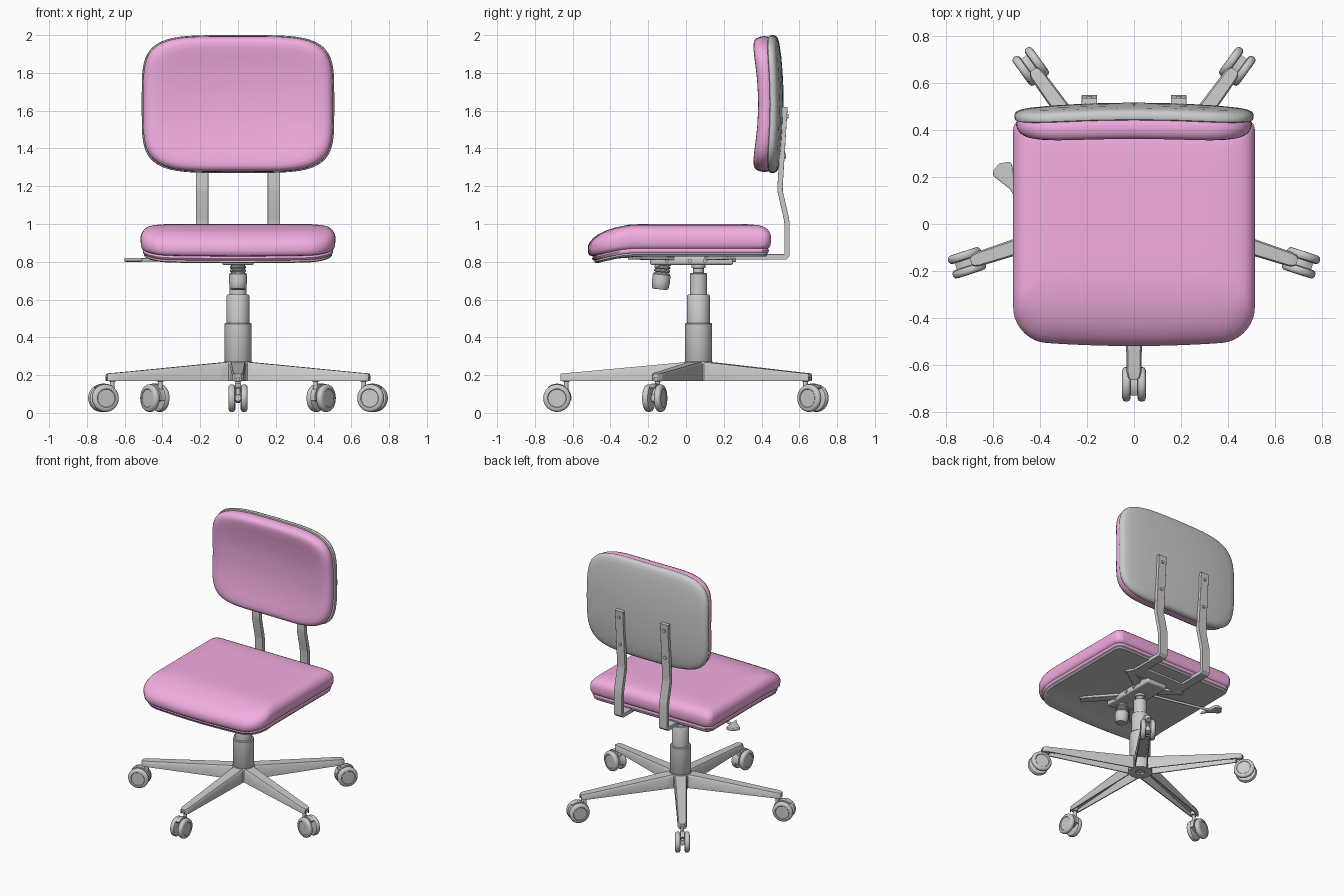
import bpy, bmesh
from math import sin, cos, pi, radians, copysign
from mathutils import Matrix, Vector

if "Cube" in bpy.data.objects:
    bpy.data.objects.remove(bpy.data.objects["Cube"])

pink = bpy.data.materials.new("pink_fabric")
pink.diffuse_color = (0.9, 0.42, 0.76, 1)
pink.use_nodes = True
pink.node_tree.nodes["Principled BSDF"].inputs["Base Color"].default_value = pink.diffuse_color
HUB_Y = 0.066


def loft(name, rings, matrix=Matrix(), mat=None, bevel=0, angle=35):
    """Skin a list of equal-length point rings and cap both ends."""
    bm = bmesh.new()
    vs = [[bm.verts.new(matrix @ Vector(p)) for p in r] for r in rings]
    n = len(rings[0])
    for a, b in zip(vs, vs[1:]):
        for i in range(n):
            j = (i + 1) % n
            bm.faces.new((a[i], a[j], b[j], b[i]))
    bm.faces.new(vs[0][::-1])
    bm.faces.new(vs[-1])
    bmesh.ops.recalc_face_normals(bm, faces=bm.faces)
    me = bpy.data.meshes.new(name)
    bm.to_mesh(me)
    bm.free()
    ob = bpy.data.objects.new(name, me)
    bpy.context.collection.objects.link(ob)
    if mat:
        me.materials.append(mat)
    bpy.context.view_layer.objects.active = ob
    ob.select_set(True)
    bpy.ops.object.shade_smooth_by_angle(angle=radians(angle))
    ob.select_set(False)
    if bevel:
        m = ob.modifiers.new("bevel", 'BEVEL')
        m.width, m.segments = bevel, 2
    return ob


def lathe(name, prof, matrix=Matrix(), n=32):
    ring = [(cos(2 * pi * i / n), sin(2 * pi * i / n)) for i in range(n)]
    return loft(name, [[(r * c, r * s, z) for c, s in ring] for r, z in prof], matrix)


def along(p, q):
    d = Vector(q) - Vector(p)
    return Matrix.Translation(p) @ d.to_track_quat('Z', 'Y').to_matrix().to_4x4(), d.length


def beam(name, p, q, w, h, bevel=0.004):
    m, length = along(p, q)
    rect = [(-w / 2, -h / 2), (w / 2, -h / 2), (w / 2, h / 2), (-w / 2, h / 2)]
    return loft(name, [[(x, y, z) for x, y in rect] for z in (0, length)], m, bevel=bevel)


def rod(name, p, q, r, n=16):
    m, length = along(p, q)
    return lathe(name, [(r, 0), (r, length)], m, n)


def strip(name, path, x, w, t, matrix=Matrix(), bevel=0.005):
    """Flat bar of width w following a (y, z) path."""
    pts = [Vector(p) for p in path]
    rings = []
    for i, p in enumerate(pts):
        d0 = (p - pts[i - 1]).normalized() if i else (pts[1] - p).normalized()
        d1 = (pts[i + 1] - p).normalized() if i < len(pts) - 1 else d0
        m = (d0 + d1).normalized()
        o = Vector((-m.y, m.x)) * (t / 2 / max(m.dot(d0), 0.3))
        a, b = p + o, p - o
        rings.append([(x - w / 2, *a), (x + w / 2, *a), (x + w / 2, *b), (x - w / 2, *b)])
    return loft(name, rings, matrix, bevel=bevel)


# Seat: rounded outline, inset per ring, front edge drooping
W, BACK, FRONT = 0.515, 0.45, 0.52
corners = []
for cx, cy, r, a0 in ((W - .05, BACK - .05, .05, 0), (.05 - W, BACK - .05, .05, 90),
                      (.14 - W, -.355, .14, 180), (W - .14, -.355, .14, 270)):
    corners.append([(cx + r * cos(radians(a0 + 10 * k)), cy + r * sin(radians(a0 + 10 * k)))
                    for k in range(10)])
outline = []
for k, c in enumerate(corners):
    outline += c
    (x0, y0), (x1, y1) = c[-1], corners[(k + 1) % 4][0]
    outline += [(x0 + (x1 - x0) * t / 14, y0 + (y1 - y0) * t / 14) for t in range(1, 14)]
outline = [(x, y - 0.025 * (1 - (x / W) ** 2) * max(0, -y / .495)) for x, y in outline]


def seat_ring(d, z, s=1):
    ring = []
    for x, y in outline:
        x *= (W - d) / W * s
        y *= ((FRONT - 2 * d) / FRONT if y < 0 else (BACK - d) / BACK) * s
        ring.append((x, y, z - 0.045 * (max(0, -0.28 - y) / 0.22) ** 1.5))
    return ring


loft("seat_cushion", [seat_ring(*a) for a in (
    (.03, .85, .5), (.03, .85, .8), (.022, .842), (.014, .85), (.011, .862), (.016, .870), (.008, .876),
    (.002, .89), (0, .91), (0, .935), (.005, .953), (.015, .968), (.028, .98), (.045, .988),
    (.07, .994), (.11, .998), (.15, 1.0), (.2, 1.001))], mat=pink, angle=50)
loft("seat_pan", [seat_ring(*a) for a in (
    (.03, .85, .5), (.03, .85, .8), (.018, .85), (.017, .838), (.026, .828),
    (.03, .828, .9), (.03, .828, .8), (.03, .828, .5))])


# Backrest: superelliptic rings, curved in plan and in height
def back_ring(s, y, n=72):
    ring = []
    t = min(1, max(0, (0.47 - y) / 0.07))
    for i in range(n):
        c, q = cos(2 * pi * i / n), sin(2 * pi * i / n)
        x = 0.51 * s * copysign(abs(c) ** (2 / 4.5), c)
        z = 0.365 * s * copysign(abs(q) ** (2 / 4.5), q)
        ring.append((x, y - .1 * x * x - (.2 + .2 * t) * z * z, 1.635 + z))
    return ring


loft("backrest_shell", [back_ring(*a) for a in (
    (.1, .47), (.5, .47), (.97, .468), (.995, .472), (1, .48), (1, .492), (.985, .504), (.95, .511),
    (.88, .515), (.7, .517), (.5, .517), (.3, .517), (.08, .517))])
loft("backrest_cushion", [back_ring(*a) for a in (
    (.5, .475), (.965, .475), (.98, .462), (.985, .448), (.978, .434), (.96, .42), (.93, .41), (.89, .404),
    (.82, .4), (.7, .4), (.55, .4), (.4, .4), (.25, .4), (.08, .4))], mat=pink, angle=50)

# Two bent support bars with bolts
for side, x in (("left", -0.19), ("right", 0.19)):
    strip("back_bar_" + side, [(.26, .826), (.525, .826), (.535, .836), (.535, 1.0), (.531, 1.03),
                               (.499, 1.17), (.498, 1.2), (.524, 1.62)], x, .066, .028)
    for z, y in ((1.36, .51), (1.57, .523)):
        rod("bar_bolt_" + side, (x, y, z), (x, y + .02, z), .012)

# Tilt mechanism under the seat
beam("rear_bracket", (0, .22, .82), (0, .33, .82), .44, .016)
beam("mechanism_box", (0, -.19, .806), (0, .25, .806), .17, .045, .01)
for sx in (-1, 1):
    beam("front_arm", (sx * .06, -.08, .818), (sx * .24, -.29, .822), .06, .02)
    beam("rear_arm", (sx * .06, .12, .818), (sx * .24, .24, .822), .06, .02)
    for y in (-.1, .02, .1):
        rod("mechanism_pin", (sx * .07, y, .805), (sx * .093, y, .805), .011)

# Tension knob with its spring, tilted a little
tilt = Matrix.Translation((0, -.12, .815)) @ Matrix.Rotation(radians(-6), 4, 'X')
spring = []
for k in range(5):
    spring += [(.035, -.018 * k), (.043, -.018 * k - .006), (.043, -.018 * k - .012)]
lathe("tension_spring", spring + [(.035, -.09)], tilt)
lathe("tension_knob", [(.04, -.078), (.047, -.084), (.048, -.12), (.044, -.155), (.038, -.162)], tilt)

# Height lever with paddle
rod("lever_rod", (-.06, .08, .808), (-.53, .185, .81), .009)
paddle = [(-.505, .11), (-.53, .15), (-.6, .205), (-.602, .225), (-.575, .258), (-.53, .266), (-.518, .25)]
loft("lever_paddle", [[(x, y, z) for x, y in paddle] for z in (.8, .82)], bevel=.005)

# Gas column
centre = Matrix.Translation((0, HUB_Y, 0))
lathe("column", [(.066, .26), (.072, .27), (.072, .47), (.068, .475), (.06, .477), (.06, .62), (.056, .626),
                 (.046, .628), (.046, .735), (.042, .74), (.028, .742), (.028, .765), (.036, .768),
                 (.036, .8)], centre, 40)
lathe("base_hub", [(.03, .18), (.032, .17), (.082, .17), (.082, .255), (.074, .272), (.05, .272)], centre, 40)


# Five hollow legs, each with a twin-wheel caster
def leg_section(r, w, top):
    b, t = w * 0.8, .008
    return [(r, -w, .17), (r, -w, top - .012), (r, -b, top), (r, b, top), (r, w, top - .012), (r, w, .17),
            (r, w - t, .17), (r, w - t, top - .018), (r, t - w, top - .018), (r, t - w, .17)]


wheel = [(.02, -.018), (.058, -.018), (.068, -.014), (.073, -.006), (.073, .006), (.07, .013),
         (.062, .018), (.05, .019), (.047, .016), (.02, .016)]
for k in range(5):
    spoke = centre @ Matrix.Rotation(radians(-90 + 72 * k), 4, 'Z')
    loft("base_leg", [leg_section(*a) for a in (
        (.05, .046, .27), (.12, .044, .264), (.66, .032, .214), (.7, .031, .211), (.72, .026, .209),
        (.731, .017, .206))], spoke)
    lathe("caster_stem", [(.022, .205), (.022, .168), (.013, .166), (.013, .11)],
          spoke @ Matrix.Translation((.7, 0, 0)), 16)
    hub = spoke @ Matrix.Translation((.749, 0, .078))
    for s in (-1, 1):
        flip = Matrix.Rotation(radians(-90 * s), 4, 'X')
        lathe("caster_wheel", wheel, hub @ Matrix.Translation((0, s * .032, 0)) @ flip)
    lathe("caster_axle", [(.018, -.035), (.018, .035)], hub @ Matrix.Rotation(pi / 2, 4, 'X'), 16)
    # Fork block and fender arc between the wheels
    arc = [(.07 * cos(radians(a)), .07 * sin(radians(a))) for a in range(50, 191, 14)]
    strip("caster_fender", arc, 0, .03, .014, hub @ Matrix.Rotation(-pi / 2, 4, 'Z'), 0)
    fork = [(-.065, -.005), (-.015, -.025), (.02, -.015), (.02, .02), (-.025, .062), (-.062, .035)]
    loft("caster_fork", [[(x, y, z) for x, z in fork] for y in (-.011, .011)], hub)
